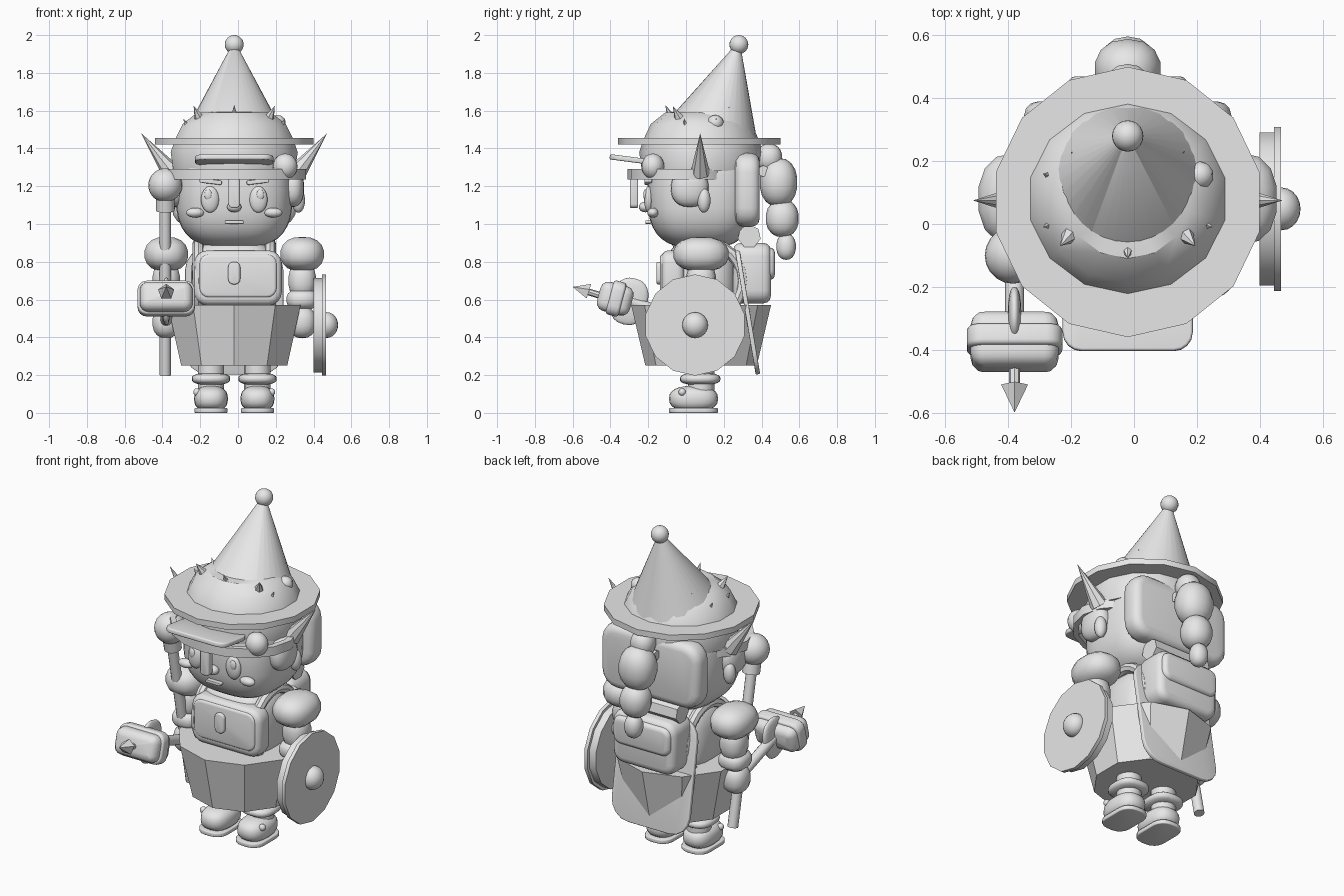
import bpy, bmesh, math
from mathutils import Vector, Matrix, Euler

cube = bpy.data.objects.get("Cube")
if cube:
    bpy.data.objects.remove(cube, do_unlink=True)

CLAY = (0.8, 0.8, 0.8, 1.0)
mat = bpy.data.materials.new("light_grey")
mat.use_nodes = True
mat.diffuse_color = CLAY
mat.node_tree.nodes["Principled BSDF"].inputs["Base Color"].default_value = CLAY

CX, CY = -0.02, 0.08          # body axis
SIDES = (("right", -1), ("left", 1))


def finish(name, bm, loc=(0, 0, 0), rot=(0, 0, 0), angle=35):
    bmesh.ops.recalc_face_normals(bm, faces=bm.faces)
    me = bpy.data.meshes.new(name)
    bm.to_mesh(me)
    bm.free()
    me.shade_smooth()
    me.set_sharp_from_angle(angle=math.radians(angle))
    me.materials.append(mat)
    ob = bpy.data.objects.new(name, me)
    ob.location, ob.rotation_euler = loc, rot
    bpy.context.collection.objects.link(ob)
    return ob


def blob(name, loc, half, e=1.0, rot=(0, 0, 0), n=20):
    """Ellipsoid; e below 1 makes it boxier."""
    bm = bmesh.new()
    bmesh.ops.create_uvsphere(bm, u_segments=n, v_segments=n // 2 + 2, radius=1)
    for v in bm.verts:
        v.co = [math.copysign(abs(c) ** e, c) * h for c, h in zip(v.co, half)]
    return finish(name, bm, loc, rot, 60)


def rod(name, a, b, r1, r2, n=12):
    """Cylinder or cone from a to b."""
    a, b = Vector(a), Vector(b)
    bm = bmesh.new()
    bmesh.ops.create_cone(bm, cap_ends=True, segments=n, radius1=r1, radius2=r2,
                          depth=(b - a).length)
    rot = (b - a).to_track_quat('Z', 'Y').to_euler()
    return finish(name, bm, (a + b) / 2, rot)


def lathe(name, pts, loc, n=14, scale=(1, 1), rot=(0, 0, 0), closed=False, turn=0.25):
    """Profile of (radius, height) points turned around z."""
    bm = bmesh.new()
    rings = []
    for r, z in pts:
        ring = []
        for i in range(n):
            a = math.tau * (i / n + turn)
            ring.append(bm.verts.new((r * math.cos(a) * scale[0], r * math.sin(a) * scale[1], z)))
        rings.append(ring)
    pairs = list(zip(rings, rings[1:])) + ([(rings[-1], rings[0])] if closed else [])
    for lo, hi in pairs:
        for i in range(n):
            j = (i + 1) % n
            bm.faces.new((lo[i], lo[j], hi[j], hi[i]))
    if not closed:
        for ring in (rings[0], rings[-1]):
            bm.faces.new(ring)
    bmesh.ops.remove_doubles(bm, verts=bm.verts, dist=0.0001)
    return finish(name, bm, loc, rot)


def plate(name, loc, half, corner, soft, rot=(0, 0, 0)):
    """Rounded rectangle in x-z with thickness along y and softened rims."""
    bm = bmesh.new()
    hx, hy, hz = half
    outline = []
    for k, (sx, sz) in enumerate(((1, 1), (-1, 1), (-1, -1), (1, -1))):
        for i in range(5):
            a = math.pi / 2 * (k + i / 4)
            outline.append((sx * (hx - corner) + corner * math.cos(a),
                            sz * (hz - corner) + corner * math.sin(a)))
    face = bm.faces.new([bm.verts.new((x, -hy, z)) for x, z in outline])
    out = bmesh.ops.extrude_face_region(bm, geom=[face])["geom"]
    for v in out:
        if isinstance(v, bmesh.types.BMVert):
            v.co.y = hy
    bmesh.ops.recalc_face_normals(bm, faces=bm.faces)
    rims = [e for e in bm.edges if abs(e.verts[0].co.y - e.verts[1].co.y) < 0.0001]
    bmesh.ops.bevel(bm, geom=rims, offset=soft, segments=3, profile=0.5, affect='EDGES')
    return finish(name, bm, loc, rot, 40)


# Hat: cap, brim, leaning cone and bobble
lathe("hat_cap", [(0.33, 1.28), (0.345, 1.38), (0.32, 1.45), (0.28, 1.53), (0.2, 1.59), (0, 1.6)],
      (CX, CY, 0), scale=(1, 0.95))
lathe("hat_brim", [(0.43, 1.42), (0.43, 1.455)], (CX, 0.07, 0))
bm = bmesh.new()
bmesh.ops.create_cone(bm, cap_ends=True, segments=32, radius1=0.28, radius2=0.012, depth=0.5)
for v in bm.verts:
    v.co.y += 0.18 * (v.co.z / 0.5 + 0.5)
finish("hat_cone", bm, (CX, 0.095, 1.7), angle=50)
blob("hat_bobble", (CX, 0.28, 1.95), (0.05, 0.05, 0.05))
blob("hat_side_stud", (0.21, 0.155, 1.535), (0.045, 0.045, 0.042), n=10)

# Hat spikes
rod("hat_spike_front", (CX, -0.06, 1.53), (CX, -0.11, 1.63), 0.033, 0, 6)
for side, s in SIDES:
    rod("hat_spike_" + side, (CX + s * 0.17, -0.02, 1.53), (CX + s * 0.215, -0.07, 1.625), 0.04, 0, 6)
    rod("hat_thorn_front_" + side, (CX + s * 0.24, 0.0, 1.5), (CX + s * 0.27, -0.01, 1.56), 0.02, 0, 4)
    rod("hat_thorn_mid_" + side, (CX + s * 0.24, 0.15, 1.5), (CX + s * 0.27, 0.16, 1.56), 0.02, 0, 4)
    rod("hat_thorn_back_" + side, (CX + s * 0.15, 0.2, 1.57), (CX + s * 0.18, 0.23, 1.62), 0.02, 0, 4)

# Head and face
blob("head", (CX, CY, 1.17), (0.31, 0.285, 0.3), 0.7, n=32)
blob("nose", (CX, -0.215, 1.09), (0.038, 0.035, 0.028))
plate("mouth", (CX, -0.2, 1.01), (0.05, 0.015, 0.009), 0.008, 0.003)
for side, s in SIDES:
    blob("eye_" + side, (CX + s * 0.128, -0.197, 1.13), (0.048, 0.025, 0.07))
    blob("pupil_" + side, (CX + s * 0.138, -0.216, 1.155), (0.02, 0.01, 0.028))
    blob("cheek_" + side, (CX + s * 0.207, -0.175, 1.06), (0.048, 0.03, 0.026))
    plate("brow_" + side, (CX + s * 0.125, -0.2, 1.225), (0.06, 0.02, 0.012), 0.01, 0.004,
          (0, -s * 0.12, 0))
    blob("ear_" + side, (CX + s * 0.31, 0.02, 1.19), (0.06, 0.1, 0.1), 0.85)
    blob("earring_" + side, (CX + s * 0.34, 0.095, 1.125), (0.035, 0.035, 0.065))
    rod("horn_" + side, (CX + s * 0.33, 0.075, 1.27), (CX + s * 0.492, 0.075, 1.48), 0.052, 0, 8)

# Headband, nose guard, visor and its knob
lathe("headband", [(0.345, 1.235), (0.38, 1.235), (0.38, 1.29), (0.345, 1.29)],
      (CX, -0.01, 0), n=16, scale=(1, 0.79), closed=True)
plate("nose_guard", (CX, -0.275, 1.17), (0.03, 0.022, 0.085), 0.02, 0.008)
plate("visor", (CX, -0.28, 1.34), (0.207, 0.014, 0.125), 0.06, 0.008,
      (math.pi / 2 - 0.13, 0, 0))
blob("visor_knob", (0.25, -0.175, 1.305), (0.065, 0.06, 0.068))

# Back hair and braid
plate("back_hair", (CX, 0.325, 1.18), (0.33, 0.065, 0.195), 0.1, 0.045)
for i, (y, z, w, h) in enumerate(((0.44, 1.35, 0.07, 0.075), (0.49, 1.22, 0.108, 0.13),
                                  (0.51, 1.03, 0.088, 0.1), (0.53, 0.88, 0.052, 0.07))):
    blob("braid_%d" % (i + 1), (CX, y, z), (w, min(w, 0.1), h), 0.9, n=14)
rod("hair_tie", (CX - 0.07, 0.41, 1.28), (CX + 0.07, 0.41, 1.28), 0.03, 0.03, 8)

# Torso, skirt and front pouch
blob("torso", (CX, CY, 0.69), (0.23, 0.19, 0.23), 0.65, n=24)
lathe("skirt", [(0.295, 0.25), (0.37, 0.57)], (CX, CY, 0), n=10)
plate("front_pouch", (0, -0.07, 0.715), (0.232, 0.06, 0.145), 0.07, 0.035)
plate("pouch_flap", (0, -0.115, 0.725), (0.205, 0.022, 0.115), 0.05, 0.015)
plate("pouch_clasp", (CX, -0.14, 0.74), (0.032, 0.016, 0.06), 0.028, 0.008)
for side, s in SIDES:
    circle = [(0.2 + 0.03 * math.cos(math.tau * i / 8), 0.03 * math.sin(math.tau * i / 8))
              for i in range(8)]
    lathe("strap_" + side, circle, (CX + s * 0.19, 0.1, 0.7), n=24, closed=True,
          rot=(0, math.pi / 2, 0))

# Backpack, bedroll and cape
plate("backpack", (CX, 0.35, 0.74), (0.21, 0.1, 0.16), 0.07, 0.04)
plate("backpack_pocket", (CX, 0.435, 0.79), (0.19, 0.035, 0.085), 0.05, 0.025)
rod("bedroll", (CX - 0.19, 0.335, 0.935), (CX + 0.19, 0.335, 0.935), 0.062, 0.062, 7)
plate("cape", (CX, 0.325, 0.54), (0.26, 0.012, 0.34), 0.12, 0.005, (0.165, 0, 0))

# Arms
for side, s in SIDES:
    x = CX + s * 0.36
    blob("shoulder_pad_" + side, (x, CY, 0.84), (0.118, 0.148, 0.092), 0.85, n=14)
    blob("upper_arm_" + side, (x, CY, 0.7), (0.075, 0.08, 0.1), 0.85, n=14)
    blob("forearm_" + side, (x, CY - 0.01, 0.6), (0.085, 0.09, 0.055), 0.75, n=14)
    blob("hand_" + side, (x, 0.06, 0.48), (0.075, 0.08, 0.085), 0.85, n=14)

# Legs and shoes
for side, s in SIDES:
    x = CX + s * 0.123
    rod("leg_" + side, (x, CY, 0.1), (x, CY, 0.3), 0.07, 0.07, 16)
    blob("cuff_" + side, (x, 0.075, 0.18), (0.102, 0.108, 0.032), 0.75)
    blob("shoe_" + side, (x, 0.04, 0.075), (0.09, 0.13, 0.068), 0.8)
    plate("sole_" + side, (x, 0.04, 0.013), (0.088, 0.013, 0.13), 0.07, 0.006, (math.pi / 2, 0, 0))
    blob("shoe_button_" + side, (x + s * 0.075, -0.02, 0.11), (0.02, 0.02, 0.02), n=10)

# Staff held upright in the right hand
rod("staff", (-0.385, 0.1, 0.2), (-0.385, -0.09, 1.13), 0.03, 0.03)
rod("staff_collar", (-0.385, -0.075, 1.07), (-0.385, -0.09, 1.14), 0.05, 0.05)
blob("staff_ball", (-0.385, -0.1, 1.205), (0.09, 0.09, 0.09))

# Spiked hammer reaching forward
tilt = (-0.26, 0, 0)
rod("hammer_handle", (-0.38, 0.02, 0.48), (-0.38, -0.35, 0.61), 0.03, 0.03)
plate("hammer_head", (-0.38, -0.375, 0.605), (0.14, 0.09, 0.08), 0.045, 0.045, tilt)
plate("hammer_band", (-0.38, -0.37, 0.605), (0.152, 0.035, 0.093), 0.05, 0.015, tilt)
blob("hammer_guard", (-0.38, -0.3, 0.59), (0.022, 0.095, 0.125), 0.8, tilt)
rod("hammer_neck", (-0.38, -0.45, 0.62), (-0.38, -0.52, 0.642), 0.018, 0.018, 8)
rod("hammer_spike", (-0.38, -0.515, 0.64), (-0.38, -0.6, 0.667), 0.045, 0, 5)

# Round shield on the left arm
for name, r, x0, x1 in (("shield_back", 0.25, 0.4, 0.447), ("shield_face", 0.268, 0.445, 0.467)):
    rod(name, (x0, 0.048, 0.465), (x1, 0.048, 0.465), r, r, 14)
blob("shield_boss", (0.47, 0.048, 0.465), (0.06, 0.068, 0.068))
rod("shield_grip", (0.33, 0.06, 0.48), (0.41, 0.05, 0.465), 0.035, 0.035)
